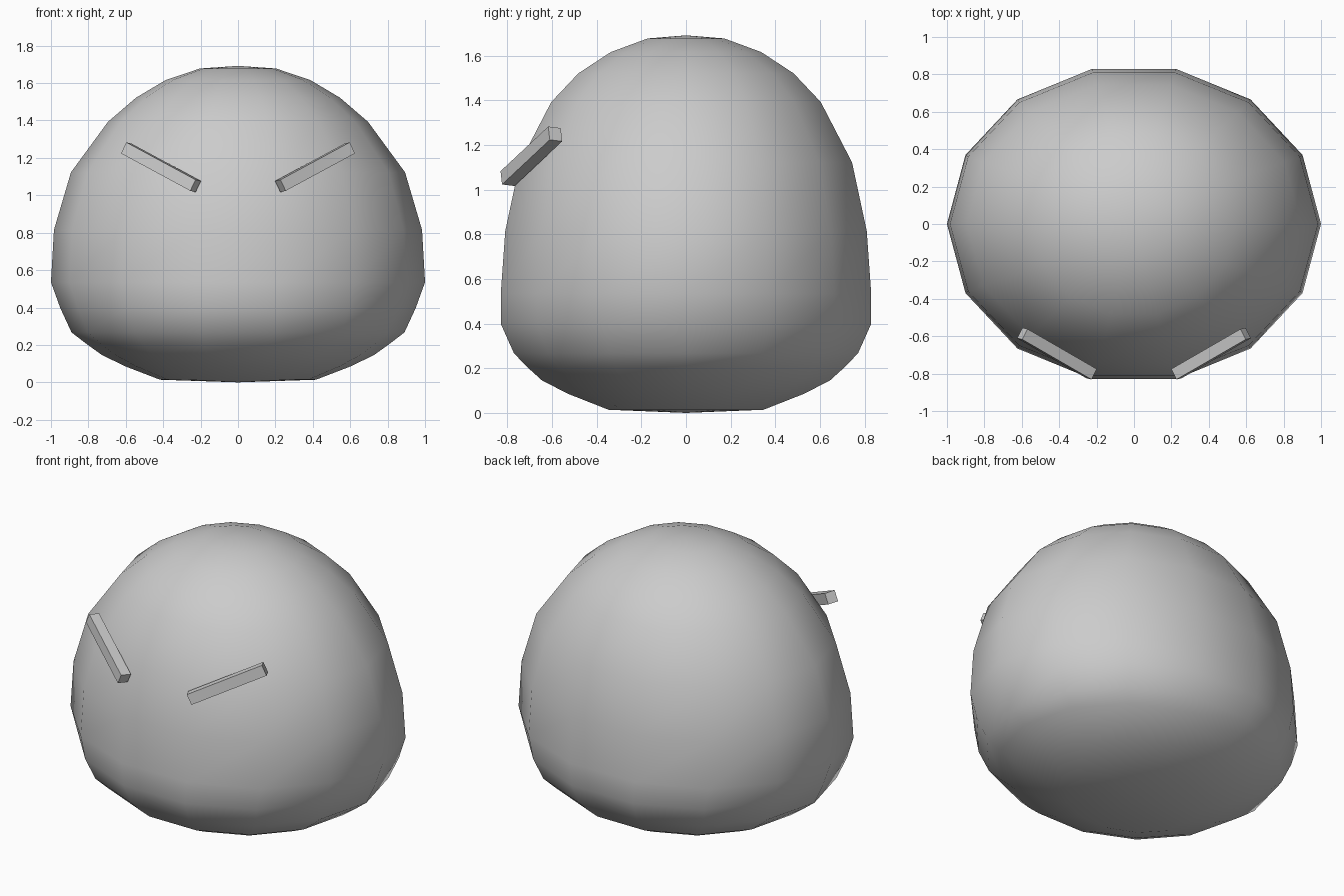
import bpy, bmesh, math
from mathutils import Matrix, Vector

if "Cube" in bpy.data.objects:
    bpy.data.objects.remove(bpy.data.objects["Cube"])


def finish(name, bm):
    bmesh.ops.recalc_face_normals(bm, faces=bm.faces[:])
    mesh = bpy.data.meshes.new(name)
    bm.to_mesh(mesh)
    bm.free()
    obj = bpy.data.objects.new(name, mesh)
    bpy.context.collection.objects.link(obj)
    return obj


# Body: squashed dome lofted from 14-sided rings (height, half width, half depth)
SIDES = 14
RINGS = [(0.014, 0.417, 0.347), (0.086, 0.604, 0.530), (0.146, 0.727, 0.646),
         (0.203, 0.807, 0.709), (0.267, 0.890, 0.771), (0.397, 0.950, 0.829),
         (0.535, 1.000, 0.830), (0.815, 0.984, 0.810), (1.123, 0.893, 0.744),
         (1.393, 0.695, 0.604), (1.522, 0.545, 0.482), (1.617, 0.385, 0.337),
         (1.678, 0.203, 0.172)]
Y_FIT = math.sin(2 * math.pi * 3 / SIDES)  # flat edge lies across the y axis

bm = bmesh.new()
loops = []
for z, rx, ry in RINGS:
    loops.append([bm.verts.new((rx * math.cos(2 * math.pi * k / SIDES),
                                ry / Y_FIT * math.sin(2 * math.pi * k / SIDES), z))
                  for k in range(SIDES)])
bottom = bm.verts.new((0, 0, 0))
top = bm.verts.new((0, 0, 1.692))
for k in range(SIDES):
    n = (k + 1) % SIDES
    for a, b in zip(loops, loops[1:]):
        bm.faces.new((a[k], a[n], b[n], b[k]))
    bm.faces.new((bottom, loops[0][n], loops[0][k]))
    bm.faces.new((top, loops[-1][k], loops[-1][n]))
for f in bm.faces:
    f.smooth = True
finish("body", bm)

# Brows: slanted bars resting on the front of the body, mirrored across x
along = Vector((0.784, 0.453, 0.424)).normalized()
up = Vector((-0.423, -0.103, 0.895))
up = (up - along * up.dot(along)).normalized()
back = up.cross(along)
frame = Matrix((along, back, up)).transposed().to_4x4()
place = Matrix.Translation((0.412, -0.693, 1.15)) @ frame
bm = bmesh.new()
bmesh.ops.create_cube(bm, size=1, matrix=place @ Matrix.Diagonal((0.472, 0.063, 0.066, 1)))
brows = finish("brows", bm)
brows.modifiers.new("mirror", 'MIRROR')
